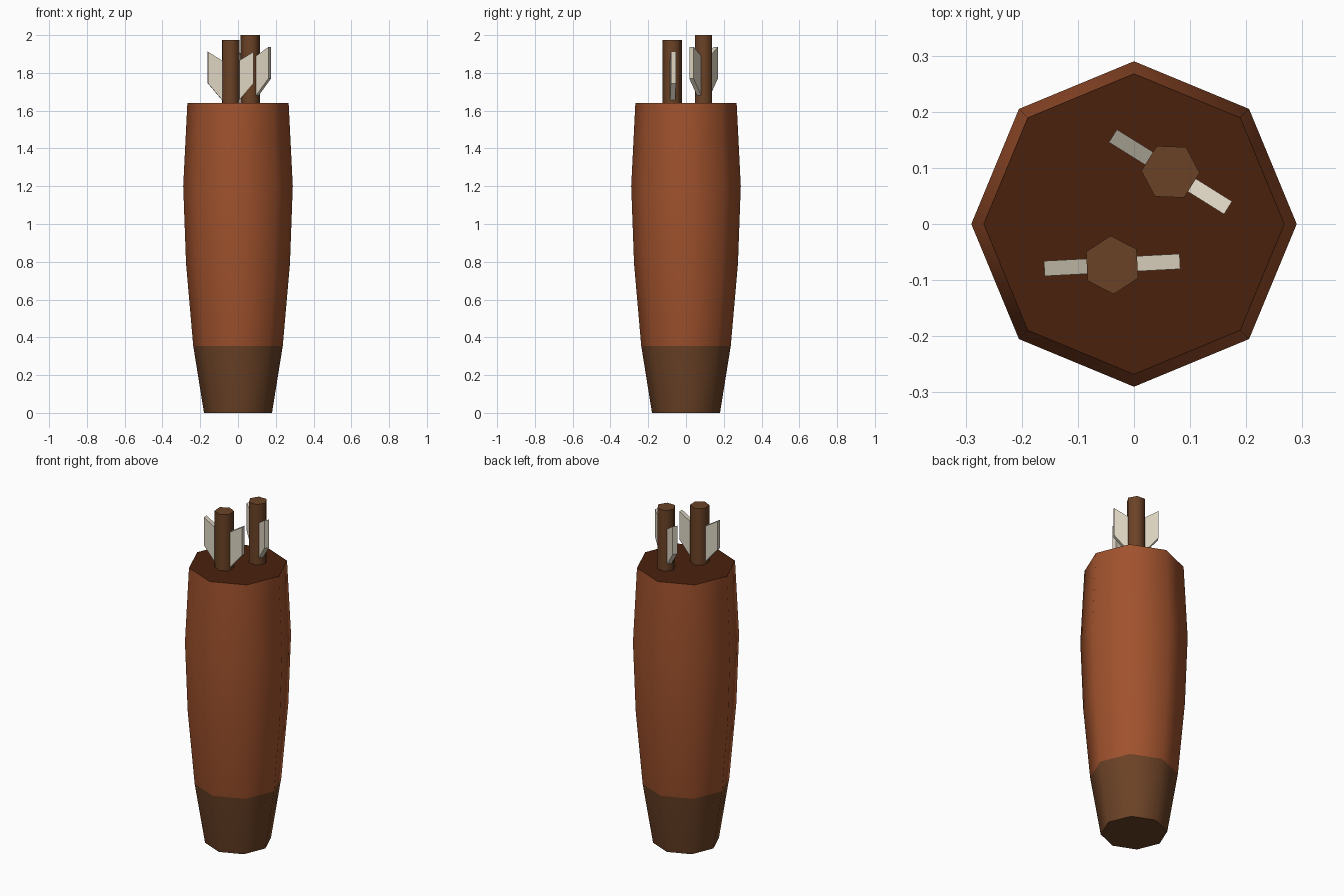
import bpy, bmesh, math
from mathutils import Matrix

if "Cube" in bpy.data.objects:
    bpy.data.objects.remove(bpy.data.objects["Cube"])


def material(name, hex_code):
    def lin(c):
        return c / 12.92 if c <= 0.04045 else ((c + 0.055) / 1.055) ** 2.4
    m = bpy.data.materials.new(name)
    rgb = [lin(int(hex_code[i:i + 2], 16) / 255) for i in (0, 2, 4)]
    m.diffuse_color = (*rgb, 1)
    m.use_nodes = True
    m.node_tree.nodes["Principled BSDF"].inputs["Base Color"].default_value = m.diffuse_color
    return m


LEATHER = material("tan leather", "A0522D")
WOOD = material("dark brown", "6B4226")
INSIDE = material("deep brown", "4A210D")
FEATHER = material("cream feather", "E0D7C4")


def finish(name, bm, mats, smooth_angle=None):
    bmesh.ops.recalc_face_normals(bm, faces=bm.faces)
    me = bpy.data.meshes.new(name)
    bm.to_mesh(me)
    bm.free()
    ob = bpy.data.objects.new(name, me)
    bpy.context.collection.objects.link(ob)
    for m in mats:
        me.materials.append(m)
    if smooth_angle:
        bpy.ops.object.select_all(action='DESELECT')
        ob.select_set(True)
        bpy.context.view_layer.objects.active = ob
        bpy.ops.object.shade_smooth_by_angle(angle=math.radians(smooth_angle))
    return ob


def lathe(bm, profile, sides, turn=0.0):
    """Stack rings of (radius, z), bridge them and cap both ends."""
    rings = []
    for r, z in profile:
        rings.append([bm.verts.new((r * math.cos(turn + i * math.tau / sides),
                                    r * math.sin(turn + i * math.tau / sides), z))
                      for i in range(sides)])
    for a, b in zip(rings, rings[1:]):
        for i in range(sides):
            j = (i + 1) % sides
            bm.faces.new((a[i], a[j], b[j], b[i]))
    bm.faces.new(rings[0][::-1])
    bm.faces.new(rings[-1])


# Quiver body: eight-sided, dark base band, dark mouth
TOP = 1.64
bm = bmesh.new()
lathe(bm, [(0.18, 0), (0.237, 0.355), (0.275, 0.79), (0.29, 1.20), (0.268, TOP)], 8)
for f in bm.faces:
    z = f.calc_center_median().z
    f.material_index = 2 if z > TOP - 0.01 else (1 if z < 0.355 else 0)
finish("quiver_body", bm, [LEATHER, WOOD, INSIDE], 50)


# Arrows: hexagonal shaft with two swept feather fins
def arrow(name, x, y, top, degrees):
    place = Matrix.Translation((x, y, 0)) @ Matrix.Rotation(math.radians(degrees), 4, 'Z')
    bm = bmesh.new()
    lathe(bm, [(0.052, TOP - 0.02), (0.052, top)], 6, math.radians(30))
    bm.transform(place)
    finish(name + "_shaft", bm, [WOOD], 65)

    bm = bmesh.new()
    fin = [(0.040, top - 0.325), (0.121, top - 0.23), (0.121, top - 0.063), (0.040, top - 0.113)]
    for side in (1, -1):
        loops = [[bm.verts.new((side * u, v, z)) for u, z in fin] for v in (-0.0135, 0.0135)]
        bm.faces.new(loops[0])
        bm.faces.new(loops[1][::-1])
        for i in range(4):
            j = (i + 1) % 4
            bm.faces.new((loops[0][i], loops[1][i], loops[1][j], loops[0][j]))
    bm.transform(place)
    finish(name + "_fins", bm, [FEATHER])


arrow("front_arrow", -0.039, -0.073, 1.975, 3)
arrow("back_arrow", 0.065, 0.093, 2.0, -32)
